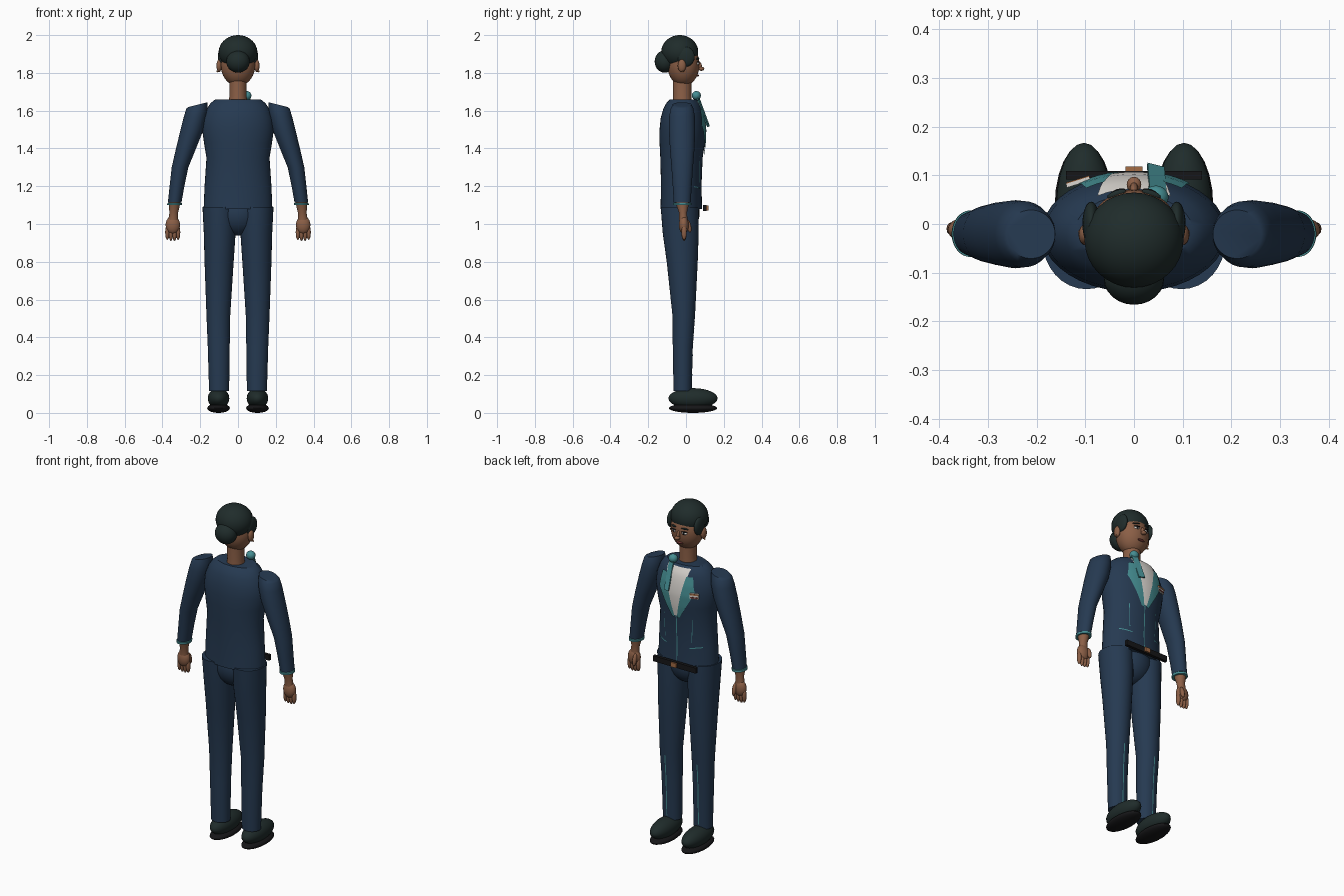
import bpy, bmesh, math
from mathutils import Matrix, Vector, Euler

if "Cube" in bpy.data.objects:
    bpy.data.objects.remove(bpy.data.objects["Cube"])


def material(name, r, g, b):
    m = bpy.data.materials.new(name)
    m.use_nodes = True
    m.diffuse_color = (r, g, b, 1)
    m.node_tree.nodes["Principled BSDF"].inputs["Base Color"].default_value = (r, g, b, 1)
    return m


NAVY = material("navy cloth", .019, .042, .083)
DARK = material("dark hair and leather", .014, .025, .024)
SKIN = material("brown skin", .26, .115, .062)
TEAL = material("teal trim", .06, .27, .29)
WHITE = material("off white", .72, .69, .65)
BLACK = material("black", .008, .008, .009)
COPPER = material("copper", .37, .15, .06)
LIPS = material("dark red", .17, .04, .035)
parts = []


def finish(name, bm, mat):
    bmesh.ops.recalc_face_normals(bm, faces=bm.faces)
    mesh = bpy.data.meshes.new(name)
    bm.to_mesh(mesh)
    bm.free()
    mesh.materials.append(mat)
    ob = bpy.data.objects.new(name, mesh)
    bpy.context.collection.objects.link(ob)
    parts.append(ob)
    return ob


def ball(name, loc, radii, mat, rot=(0, 0, 0), seg=24):
    bm = bmesh.new()
    m = Matrix.LocRotScale(Vector(loc), Euler(rot), Vector(radii))
    bmesh.ops.create_uvsphere(bm, u_segments=seg, v_segments=seg * 2 // 3, radius=1, matrix=m)
    return finish(name, bm, mat)


def box(name, loc, size, mat, rot=(0, 0, 0)):
    bm = bmesh.new()
    m = Matrix.LocRotScale(Vector(loc), Euler(rot), Vector(size))
    bmesh.ops.create_cube(bm, size=1, matrix=m)
    return finish(name, bm, mat)


def loft(name, sections, mat, side=1, tilt=0, seg=32):
    """Skin elliptical rings given as (z, cx, cy, rx, ry); tilt slopes the last ring."""
    bm = bmesh.new()
    rings = []
    for k, (z, cx, cy, rx, ry) in enumerate(sections):
        slope = tilt if k == len(sections) - 1 else 0
        ring = []
        for i in range(seg):
            a = math.tau * i / seg
            dx = rx * math.cos(a)
            ring.append(bm.verts.new((side * (cx + dx), cy + ry * math.sin(a), z + slope * dx)))
        rings.append(ring)
    for lo, hi in zip(rings, rings[1:]):
        for i in range(seg):
            j = (i + 1) % seg
            bm.faces.new((lo[i], lo[j], hi[j], hi[i]))
    bm.faces.new(rings[0])
    bm.faces.new(rings[-1])
    return finish(name, bm, mat)


def surface_y(sections, x, z):
    """Depth of the chest side of a loft at x, z."""
    for a, b in zip(sections, sections[1:]):
        if a[0] <= z <= b[0]:
            t = (z - a[0]) / (b[0] - a[0])
            cx, cy, rx, ry = (p + (q - p) * t for p, q in zip(a[1:], b[1:]))
            return cy + ry * math.sqrt(max(0, 1 - ((x - cx) / rx) ** 2))
    return 0


def patch(name, sections, corners, mat, lift=.004, side=1, n=12):
    """Four-cornered cloth patch (x, z corners) laid on a loft."""
    a, b, c, d = (Vector(p) for p in corners)
    bm = bmesh.new()
    grid = []
    for i in range(n + 1):
        left, right = a.lerp(d, i / n), b.lerp(c, i / n)
        row = [left.lerp(right, j / n) for j in range(n + 1)]
        grid.append([bm.verts.new((side * p.x, surface_y(sections, p.x, p.y) + lift, p.y)) for p in row])
    for r, s in zip(grid, grid[1:]):
        for j in range(n):
            bm.faces.new((r[j], r[j + 1], s[j + 1], s[j]))
    ob = finish(name, bm, mat)
    # Patches face the chest side
    if ob.data.polygons[0].normal.y < 0:
        ob.data.flip_normals()
    return ob


# Jacket body and hips
TORSO = [(1.08, 0, -.025, .182, .11), (1.2, 0, -.025, .177, .107), (1.35, 0, -.024, .167, .112),
         (1.43, 0, -.02, .18, .12), (1.5, 0, -.018, .19, .122), (1.56, 0, -.018, .184, .116),
         (1.61, 0, -.016, .165, .104), (1.64, 0, -.014, .145, .09), (1.66, 0, -.012, .12, .072)]
loft("jacket", TORSO, NAVY, seg=40)
ball("hips", (0, -.028, 1.06), (.12, .1, .122), NAVY)

# Shirt front, centre seam and belt
patch("shirt_front", TORSO, [(-.015, 1.37), (.015, 1.37), (.075, 1.65), (-.075, 1.65)], WHITE)
patch("jacket_seam", TORSO, [(-.003, 1.1), (.003, 1.1), (.003, 1.37), (-.003, 1.37)], TEAL, .002)
box("belt", (0, .1, 1.085), (.28, .018, .032), BLACK)
box("belt_buckle", (0, .112, 1.085), (.034, .012, .026), COPPER)

# Neck scarf and badge
ball("scarf_knot", (.045, .055, 1.68), (.026, .024, .024), TEAL)
box("scarf_tail", (.047, .09, 1.595), (.036, .006, .17), TEAL, (.33, .12, -.25))
box("badge", (-.115, .086, 1.51), (.05, .008, .032), WHITE, (0, 0, .3))
box("badge_top", (-.115, .088, 1.52), (.05, .009, .009), COPPER, (0, 0, .3))
box("badge_stripe", (-.115, .088, 1.502), (.044, .009, .007), LIPS, (0, 0, .3))

LEG = [(.115, .1, -.018, .053, .048), (.35, .102, -.017, .058, .053), (.52, .104, -.012, .063, .06),
       (.8, .1, -.02, .077, .082), (.95, .097, -.028, .084, .095), (1.09, .098, -.034, .09, .1)]
ARM = [(1.115, .335, -.02, .036, .045), (1.2, .323, -.02, .039, .05), (1.3, .307, -.02, .044, .057),
       (1.4, .275, -.02, .053, .065), (1.5, .243, -.021, .061, .07), (1.57, .226, -.021, .06, .068),
       (1.612, .217, -.021, .056, .06), (1.632, .212, -.021, .05, .05)]

for side, tag in ((1, "left"), (-1, "right")):
    # Jacket trim
    patch(tag + "_lapel", TORSO, [(.008, 1.36), (.024, 1.36), (.115, 1.52), (.012, 1.385)], TEAL, .006, side)
    patch(tag + "_collar", TORSO, [(.012, 1.385), (.115, 1.52), (.098, 1.61), (.062, 1.61)], TEAL, .006, side)
    patch(tag + "_pocket_trim", TORSO, [(.075, 1.185), (.14, 1.195), (.14, 1.201), (.075, 1.191)], TEAL, .003, side)
    patch(tag + "_dart", TORSO, [(.085, 1.22), (.088, 1.22), (.093, 1.36), (.09, 1.36)], TEAL, .001, side)

    # Sleeves, cuffs and hands
    loft(tag + "_sleeve", ARM, NAVY, side, -.25)
    loft(tag + "_cuff", [(1.1, .336, -.02, .039, .048), (1.112, .335, -.02, .039, .048)], TEAL, side)
    loft(tag + "_wrist", [(1.02, .343, -.014, .026, .022), (1.06, .34, -.016, .023, .021),
                          (1.125, .335, -.02, .033, .04)], SKIN, side)
    ball(tag + "_palm", (side * .345, -.012, .995), (.038, .026, .048), SKIN)
    for i in range(4):
        ball(f"{tag}_finger_{i + 1}", (side * (.317 + .019 * i), -.01, .948 + .005 * abs(i - 1.5)),
             (.0115, .014, .04), SKIN, seg=12)
    ball(tag + "_thumb", (side * .325, .014, .99), (.012, .013, .036), SKIN, (.25, 0, 0), 12)

    # Trousers and shoes
    loft(tag + "_trouser_leg", LEG, NAVY, side)
    patch(tag + "_trouser_crease", LEG, [(.1, .14), (.106, .14), (.108, .5), (.102, .5)], TEAL, .001, side)
    ball(tag + "_shoe", (side * .103, .037, .077), (.057, .13, .054), DARK)
    ball(tag + "_sole", (side * .103, .037, .025), (.06, .128, .025), BLACK)

    # Ears, side hair and face
    ball(tag + "_ear", (side * .1, -.022, 1.838), (.014, .022, .034), SKIN, seg=16)
    ball(tag + "_ear_stud", (side * .11, -.016, 1.808), (.005, .005, .005), COPPER, seg=8)
    ball(tag + "_side_hair", (side * .088, .0, 1.885), (.018, .046, .052), DARK)
    ball(tag + "_eye", (side * .033, .061, 1.85), (.016, .009, .0085), WHITE, (0, 0, -side * .35), 16)
    ball(tag + "_iris", (side * .032, .068, 1.85), (.007, .004, .007), BLACK, seg=12)
    ball(tag + "_eyelid", (side * .034, .0645, 1.858), (.018, .007, .003), BLACK, (0, side * .05, -side * .35), 12)
    ball(tag + "_brow", (side * .036, .062, 1.876), (.021, .007, .0045), DARK, (0, side * .12, -side * .35), 12)

# Neck and head
loft("neck", [(1.64, 0, -.02, .05, .05), (1.68, 0, -.02, .045, .048), (1.78, 0, -.02, .046, .05)], SKIN)
loft_head = ball("head", (0, -.014, 1.845), (.092, .085, .115), SKIN, seg=32)
ball("nose_bridge", (0, .07, 1.838), (.009, .014, .026), SKIN, (.3, 0, 0), 16)
ball("nose_tip", (0, .081, 1.822), (.015, .016, .011), SKIN, seg=16)
ball("mouth", (0, .06, 1.786), (.022, .008, .006), LIPS, seg=16)

# Hair and bun
ball("hair_cap", (0, -.033, 1.91), (.102, .098, .09), DARK, seg=32)
ball("hair_bun", (0, -.112, 1.86), (.062, .054, .059), DARK)

for ob in parts:
    ob.select_set(True)
bpy.context.view_layer.objects.active = parts[0]
bpy.ops.object.shade_smooth_by_angle(angle=math.radians(40))
